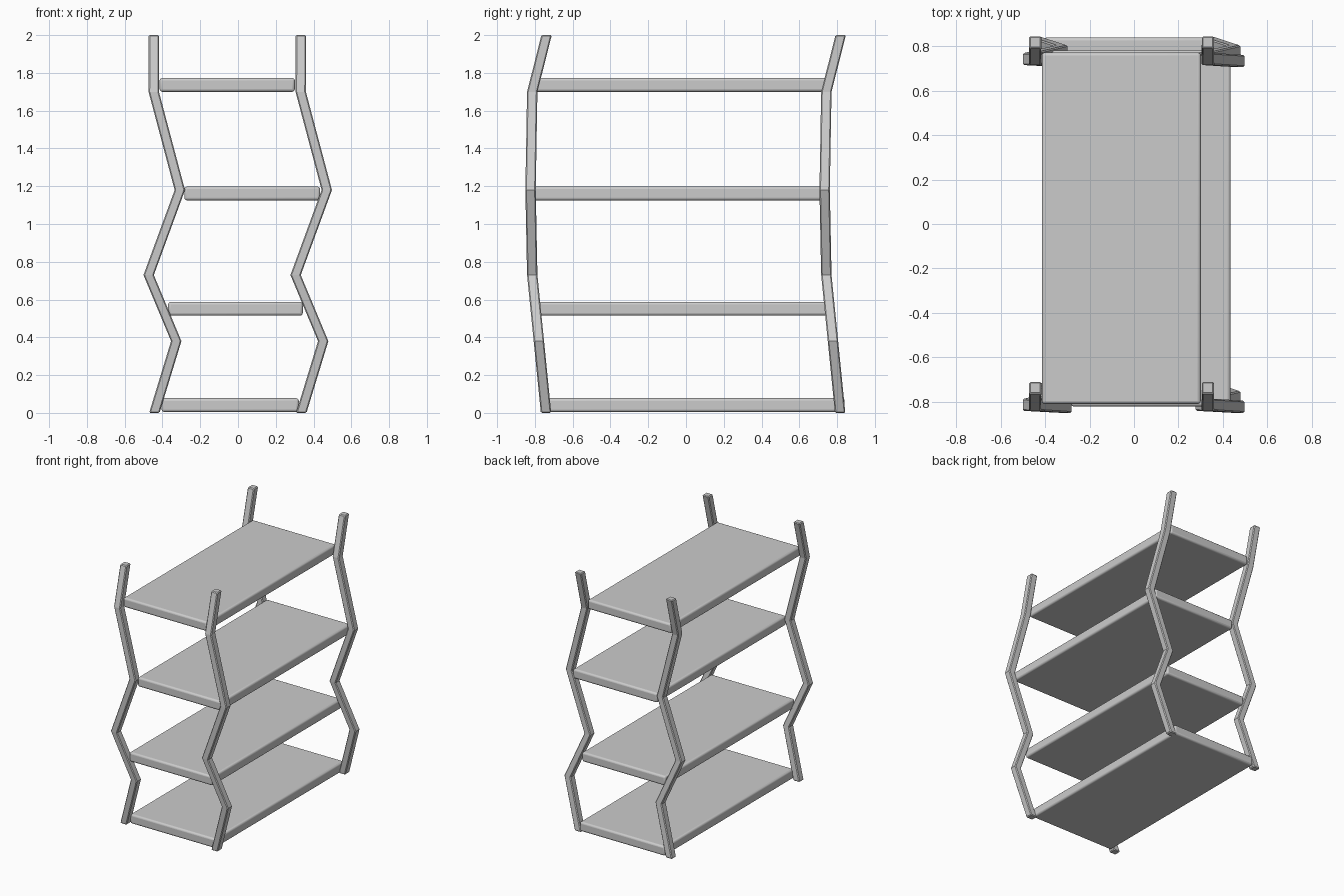
import bpy, bmesh

if "Cube" in bpy.data.objects:
    bpy.data.objects.remove(bpy.data.objects["Cube"])

# Zigzag post centre line (front left post): x, y, z
PATH = [(-0.443, -0.741, 0.003), (-0.327, -0.779, 0.38), (-0.473, -0.814, 0.73),
        (-0.308, -0.823, 1.18), (-0.446, -0.814, 1.70), (-0.445, -0.738, 2.0)]
PATH[0] = (-0.443, -0.741, 0.0)
HALF = 0.0275          # half thickness of a post
STEP_X, STEP_Y = 0.778, 1.557   # spacing between posts


def finish(name, bm, width, segments):
    bmesh.ops.recalc_face_normals(bm, faces=bm.faces)
    mesh = bpy.data.meshes.new(name)
    bm.to_mesh(mesh)
    bm.free()
    obj = bpy.data.objects.new(name, mesh)
    bpy.context.collection.objects.link(obj)
    bev = obj.modifiers.new("Bevel", 'BEVEL')
    bev.width = width
    bev.segments = segments
    bev.limit_method = 'ANGLE'
    bev.angle_limit = 0.9
    return obj


def post(name, dx, dy):
    # square section carried up the path, kept level at each kink
    bm = bmesh.new()
    rings = [[bm.verts.new((x + dx + sx * HALF, y + dy + sy * HALF, z))
              for sx, sy in ((-1, -1), (1, -1), (1, 1), (-1, 1))]
             for x, y, z in PATH]
    for a, b in zip(rings, rings[1:]):
        for i in range(4):
            j = (i + 1) % 4
            bm.faces.new((a[i], a[j], b[j], b[i]))
    bm.faces.new(rings[0][::-1])
    bm.faces.new(rings[-1])
    return finish(name, bm, 0.006, 1)


def shelf(name, lo, hi):
    bm = bmesh.new()
    bmesh.ops.create_cube(bm, size=1)
    for v in bm.verts:
        v.co = [h if c > 0 else l for c, l, h in zip(v.co, lo, hi)]
    return finish(name, bm, 0.014, 3)


# Four matching posts
for side, dx in (("left", 0), ("right", STEP_X)):
    for end, dy in (("front", 0), ("back", STEP_Y)):
        post(f"{end}_{side}_post", dx, dy)

# Shelves fitted between the posts: x start, x end, y start, z start
SHELVES = [(-0.405, 0.322, -0.742, 0.005), (-0.370, 0.343, -0.800, 0.515),
           (-0.284, 0.435, -0.822, 1.125), (-0.415, 0.301, -0.810, 1.70)]
for i, (x0, x1, y0, z0) in enumerate(SHELVES):
    obj = shelf(f"shelf_{i + 1}", (x0, y0, z0), (x1, y0 + 1.582, z0 + 0.073))
    bpy.ops.object.select_all(action='DESELECT')
    obj.select_set(True)
    bpy.context.view_layer.objects.active = obj
    bpy.ops.object.shade_smooth_by_angle()
